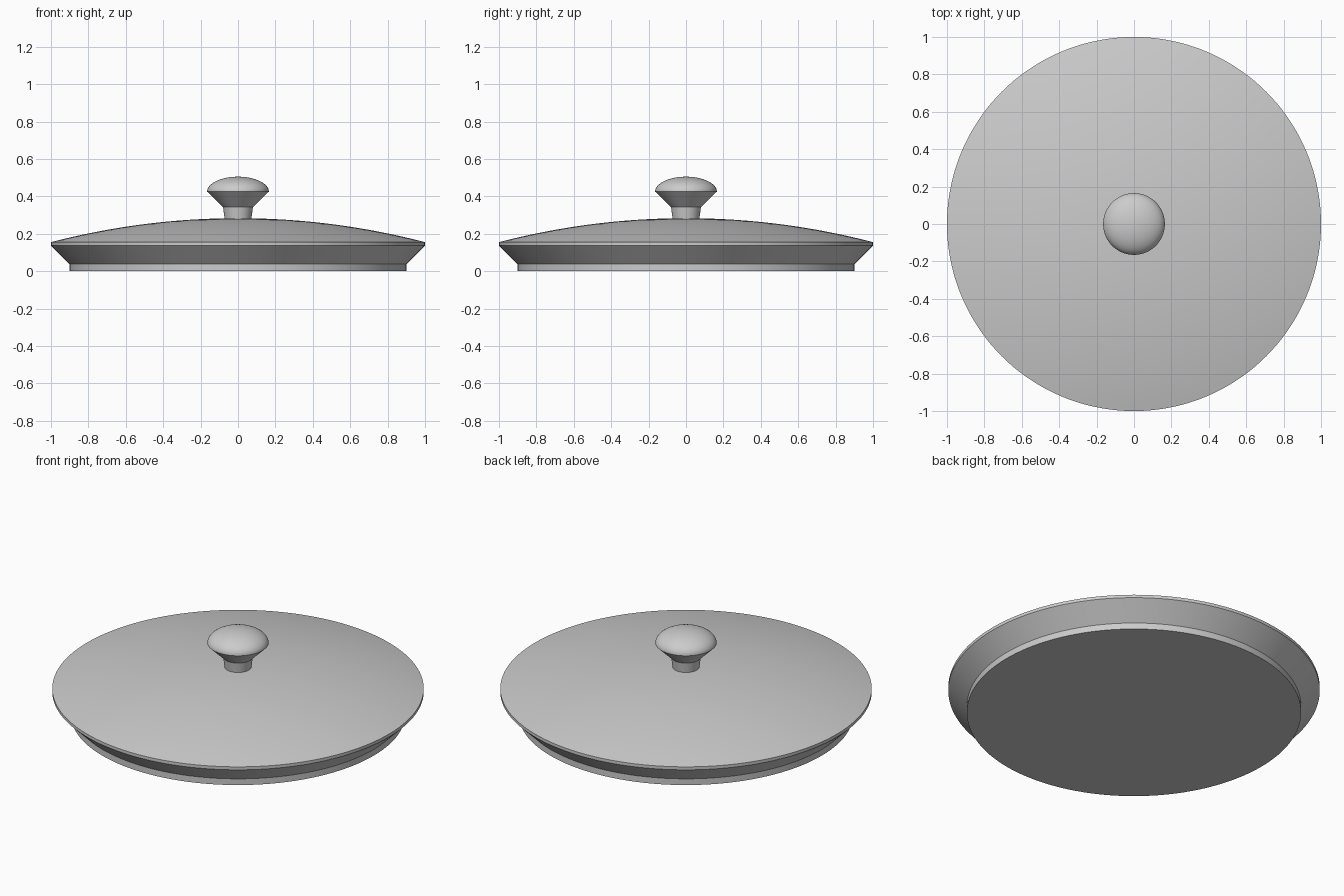
import bpy
import bmesh
import math

cube = bpy.data.objects.get("Cube")
if cube:
    bpy.data.objects.remove(cube, do_unlink=True)

# Single plain grey material
grey = bpy.data.materials.new("plain grey")
grey.use_nodes = True
colour = (0.6, 0.6, 0.6, 1)
grey.diffuse_color = colour
grey.node_tree.nodes["Principled BSDF"].inputs["Base Color"].default_value = colour


def lathe(name, profile, steps=144):
    """Spin a radius/height profile around the z axis."""
    bm = bmesh.new()
    verts = [bm.verts.new((r, 0, z)) for r, z in profile]
    edges = [bm.edges.new(pair) for pair in zip(verts, verts[1:])]
    bmesh.ops.spin(bm, geom=verts + edges, cent=(0, 0, 0), axis=(0, 0, 1),
                   angle=math.tau, steps=steps, use_merge=True)
    bmesh.ops.remove_doubles(bm, verts=bm.verts, dist=1e-5)
    bmesh.ops.recalc_face_normals(bm, faces=bm.faces)
    mesh = bpy.data.meshes.new(name)
    bm.to_mesh(mesh)
    bm.free()
    mesh.materials.append(grey)
    obj = bpy.data.objects.new(name, mesh)
    bpy.context.collection.objects.link(obj)
    bpy.ops.object.select_all(action="DESELECT")
    obj.select_set(True)
    bpy.context.view_layer.objects.active = obj
    bpy.ops.object.shade_smooth_by_angle(angle=math.radians(25))
    return obj


# Lid: flat base, short foot, flared side, thin rim and shallow spherical dome
rim_z, top_z = 0.155, 0.283
rise = top_z - rim_z
radius = (1 + rise ** 2) / (2 * rise)
half_angle = math.asin(1 / radius)
dome = []
for i in range(25):
    a = half_angle * (1 - i / 24)
    dome.append((radius * math.sin(a), top_z - radius * (1 - math.cos(a))))
lathe("lid", [(0, 0), (0.9, 0), (0.9, 0.037), (1, 0.137)] + dome)

# Knob: tapered stem, flared underside and rounded cap
cap = []
for i in range(17):
    a = math.pi / 2 * i / 16
    cap.append((0.165 * math.cos(a), 0.425 + 0.08 * math.sin(a)))
lathe("knob", [(0, 0.27), (0.07, 0.27), (0.08, 0.342)] + cap, steps=96)
